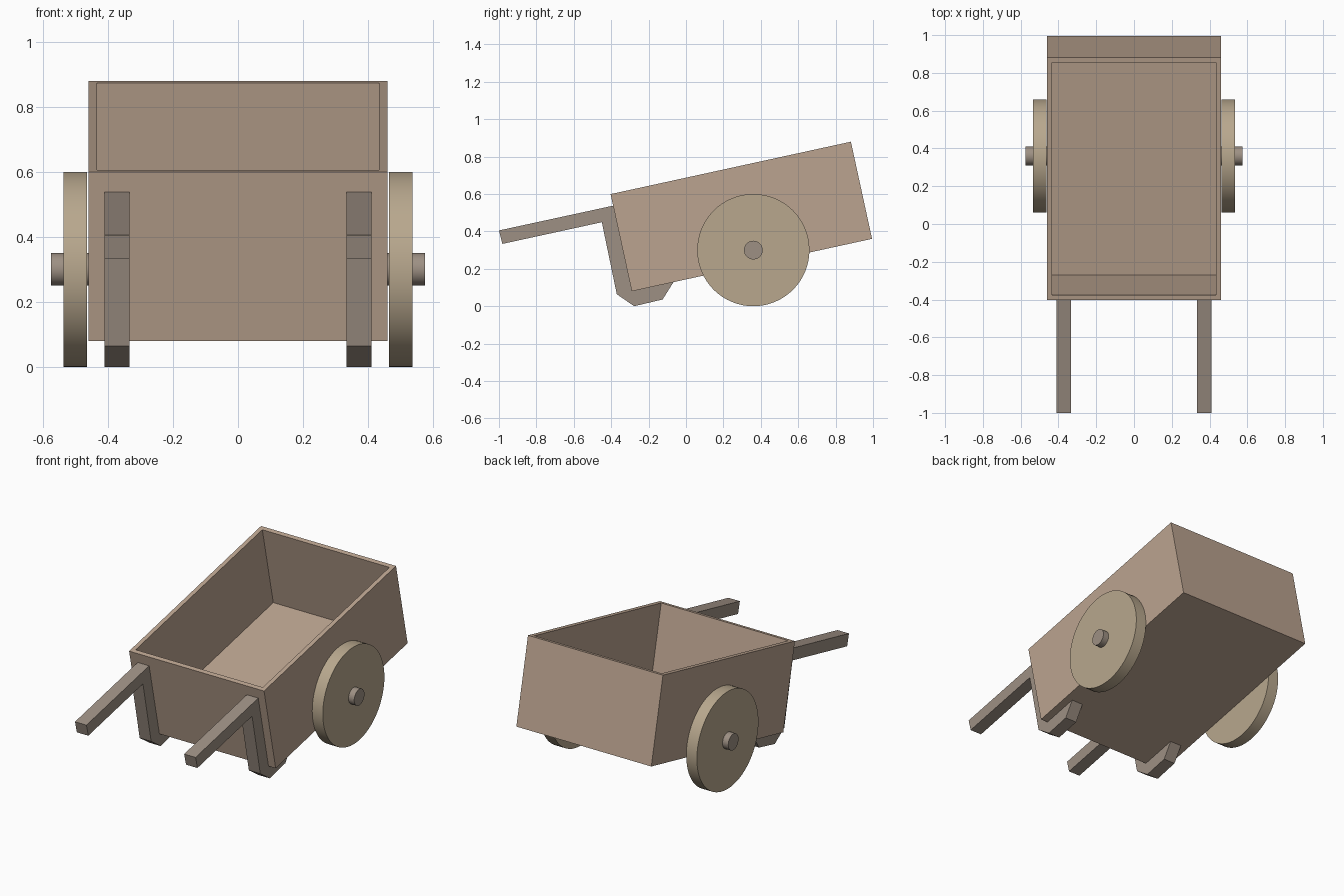
import bpy, bmesh
from math import radians, pi
from mathutils import Vector, Matrix

if "Cube" in bpy.data.objects:
    bpy.data.objects.remove(bpy.data.objects["Cube"])


def material(name, rgb):
    m = bpy.data.materials.new(name)
    m.diffuse_color = (*rgb, 1)
    m.use_nodes = True
    m.node_tree.nodes["Principled BSDF"].inputs["Base Color"].default_value = m.diffuse_color
    return m


BODY = material("body_wood", (0.50, 0.37, 0.28))
WHEEL = material("wheel_wood", (0.48, 0.39, 0.27))
DARK = material("dark_wood", (0.34, 0.28, 0.23))


def finish(name, bm, mat, smooth=False):
    bmesh.ops.recalc_face_normals(bm, faces=bm.faces)
    me = bpy.data.meshes.new(name)
    bm.to_mesh(me)
    bm.free()
    me.materials.append(mat)
    ob = bpy.data.objects.new(name, me)
    bpy.context.collection.objects.link(ob)
    if smooth:
        bpy.ops.object.select_all(action='DESELECT')
        ob.select_set(True)
        bpy.context.view_layer.objects.active = ob
        bpy.ops.object.shade_smooth_by_angle(angle=radians(30))
    return ob


# Tilted open box: inset the top face, then sink it to the floor
W, L, H, WALL, FLOOR = 0.92, 1.315, 0.5315, 0.038, 0.03
bm = bmesh.new()
bmesh.ops.create_cube(bm, size=1)
bmesh.ops.transform(bm, verts=bm.verts, matrix=Matrix.Translation((0, L / 2, H / 2))
                    @ Matrix.Diagonal((W, L, H, 1)))
bm.normal_update()
top = max(bm.faces, key=lambda f: f.calc_center_median().z)
bmesh.ops.inset_region(bm, faces=[top], thickness=WALL)
ext = bmesh.ops.extrude_discrete_faces(bm, faces=[top])
bmesh.ops.translate(bm, verts=ext["faces"][0].verts, vec=(0, 0, FLOOR - H))
bmesh.ops.transform(bm, verts=bm.verts, matrix=Matrix.Translation((0, -0.29, 0.08))
                    @ Matrix.Rotation(radians(12.3), 4, 'X'))
finish("cart_box", bm, BODY)

# Handle and leg share one bent profile that hugs the box front and underside
PROFILE = [(-1.0, 0.405), (-0.982, 0.333), (-0.45, 0.449), (-0.37, 0.064),
           (-0.277, 0.0), (-0.125, 0.036), (-0.066, 0.13), (-0.29, 0.08),
           (-0.387, 0.538)]


def handle(name, x0, x1):
    bm = bmesh.new()
    face = bm.faces.new([bm.verts.new((x0, y, z)) for y, z in PROFILE])
    ext = bmesh.ops.extrude_face_region(bm, geom=[face])
    verts = [g for g in ext["geom"] if isinstance(g, bmesh.types.BMVert)]
    bmesh.ops.translate(bm, verts=verts, vec=(x1 - x0, 0, 0))
    finish(name, bm, DARK)


# Wheels and axle ends are discs along x
def disc(name, x0, x1, radius, sides, mat):
    bm = bmesh.new()
    place = Matrix.Translation(((x0 + x1) / 2, 0.36, 0.30)) @ Matrix.Rotation(pi / 2, 4, 'Y')
    bmesh.ops.create_cone(bm, cap_ends=True, segments=sides, radius1=radius, radius2=radius,
                          depth=abs(x1 - x0), matrix=place)
    finish(name, bm, mat, smooth=True)


for side, s in (("left", -1), ("right", 1)):
    handle(f"{side}_handle_leg", s * 0.333, s * 0.411)
    disc(f"{side}_wheel", s * 0.464, s * 0.536, 0.30, 64, WHEEL)
    disc(f"{side}_axle_end", s * 0.445, s * 0.575, 0.05, 32, DARK)
